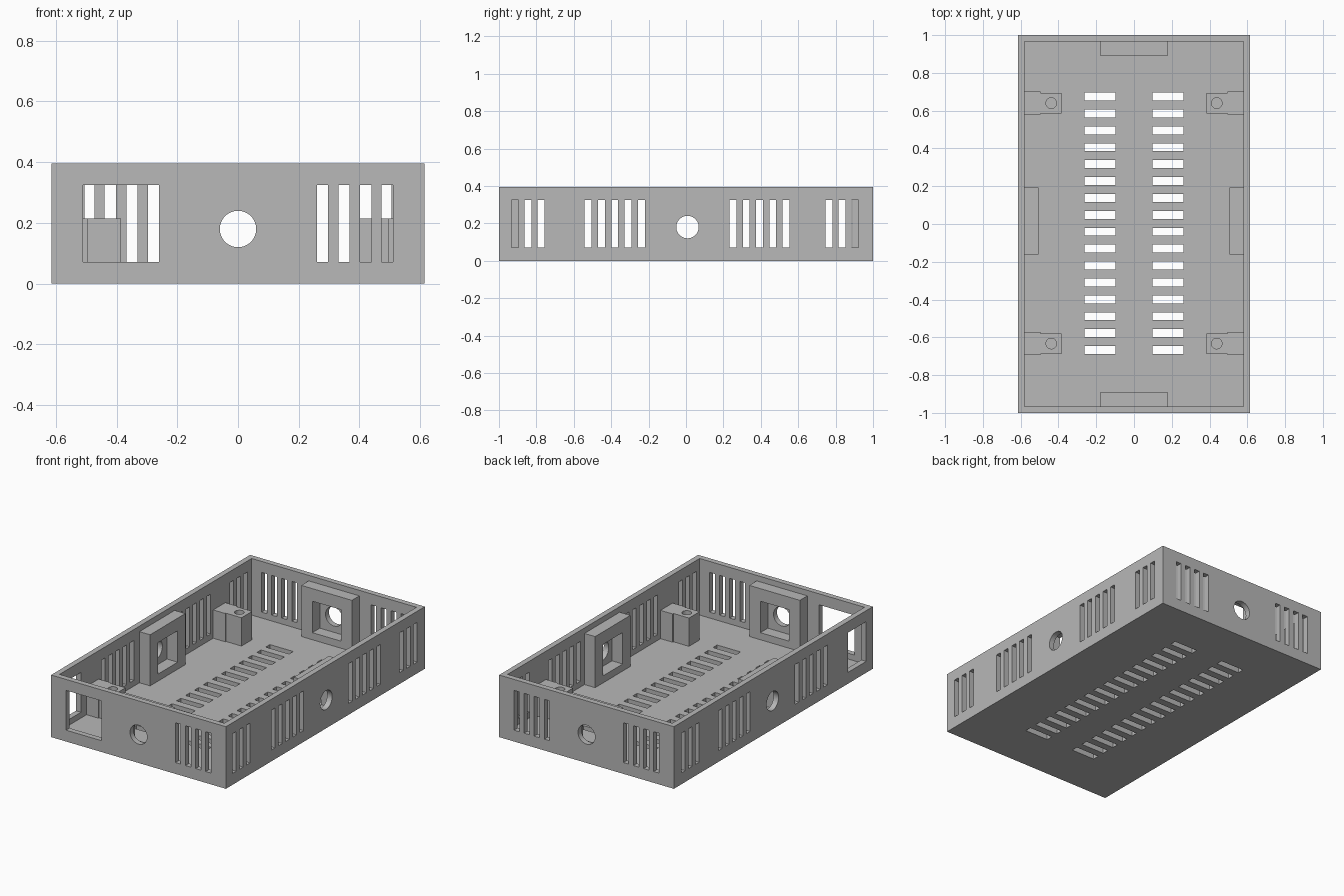
import bpy
import bmesh
from math import pi
from mathutils import Matrix

if "Cube" in bpy.data.objects:
    bpy.data.objects.remove(bpy.data.objects["Cube"], do_unlink=True)

# Main dimensions
HX, HY, HEIGHT = 0.615, 1.0, 0.395
WALL = 0.035
IX, IY = HX - WALL, HY - WALL
SLOT_Z = (0.072, 0.325)
HOLE_Z, HOLE_R = 0.18, 0.06
SIDE_Y = 0.008

grey = bpy.data.materials.new("matte grey")
grey.use_nodes = True
grey.diffuse_color = (0.48, 0.48, 0.48, 1)
grey.node_tree.nodes["Principled BSDF"].inputs["Base Color"].default_value = grey.diffuse_color


def add_box(bm, x, y, z):
    """Box given by its (low, high) range on each axis."""
    size = [max(r) - min(r) for r in (x, y, z)]
    mid = [sum(r) / 2 for r in (x, y, z)]
    bmesh.ops.create_cube(bm, size=1, matrix=Matrix.Translation(mid) @ Matrix.Diagonal((*size, 1)))


def add_cylinder(bm, centre, radius, depth, axis):
    turn = {"X": Matrix.Rotation(pi / 2, 4, "Y"), "Y": Matrix.Rotation(pi / 2, 4, "X"),
            "Z": Matrix.Identity(4)}[axis]
    bmesh.ops.create_cone(bm, cap_ends=True, segments=48, radius1=radius, radius2=radius,
                          depth=depth, matrix=Matrix.Translation(centre) @ turn)


def to_object(bm, name):
    mesh = bpy.data.meshes.new(name)
    bm.to_mesh(mesh)
    bm.free()
    mesh.materials.append(grey)
    obj = bpy.data.objects.new(name, mesh)
    bpy.context.collection.objects.link(obj)
    return obj


def boolean(obj, tool, operation="DIFFERENCE"):
    """Combine the tool with the object, bake the result and drop the tool."""
    mod = obj.modifiers.new("boolean", "BOOLEAN")
    mod.object, mod.operation, mod.solver = tool, operation, "EXACT"
    bpy.context.view_layer.update()
    graph = bpy.context.evaluated_depsgraph_get()
    mesh = bpy.data.meshes.new_from_object(obj.evaluated_get(graph))
    obj.modifiers.clear()
    obj.data = mesh
    bpy.data.objects.remove(tool, do_unlink=True)


def box_object(name, *ranges):
    bm = bmesh.new()
    add_box(bm, *ranges)
    return to_object(bm, name)


# Open tray with a floor and four walls
tray = box_object("tray", (-HX, HX), (-HY, HY), (0, HEIGHT))
boolean(tray, box_object("cavity", (-IX, IX), (-IY, IY), (WALL, HEIGHT + 0.1)))

cuts = bmesh.new()
across_x = {s: (s * (IX - 0.02), s * (HX + 0.02)) for s in (-1, 1)}
across_y = {s: (s * (IY - 0.02), s * (HY + 0.02)) for s in (-1, 1)}

# Side wall vents: groups of (first slot start, count, pitch)
side_groups = [(-0.933, 3, 0.07), (-0.543, 5, 0.0718), (0.233, 5, 0.0708), (0.746, 3, 0.07)]
for side in (-1, 1):
    for index, (start, count, pitch) in enumerate(side_groups):
        if side < 0 and index == 0:
            # Open window in place of the front group on one side
            add_box(cuts, across_x[side], (-0.933, -0.75), SLOT_Z)
            continue
        for i in range(count):
            y = start + i * pitch
            add_box(cuts, across_x[side], (y, y + 0.037), SLOT_Z)

# End wall vents, with an open window at one front corner
for end in (-1, 1):
    for side in (-1, 1):
        if end < 0 and side < 0:
            add_box(cuts, (-0.51, -0.26), across_y[end], SLOT_Z)
            continue
        for i in range(4):
            x = 0.26 + i * 0.071
            add_box(cuts, (side * x, side * (x + 0.037)), across_y[end], SLOT_Z)

# Round hole in the middle of every wall
for s in (-1, 1):
    add_cylinder(cuts, (s * (HX - WALL / 2), SIDE_Y, HOLE_Z), HOLE_R, WALL + 0.04, "X")
    add_cylinder(cuts, (0, s * (HY - WALL / 2), HOLE_Z), HOLE_R, WALL + 0.04, "Y")

# Two columns of floor vents
for side in (-1, 1):
    for i in range(16):
        y = 0.675 - i * 0.0895
        add_box(cuts, (side * 0.098, side * 0.263), (y - 0.021, y + 0.021), (-0.02, WALL + 0.02))

boolean(tray, to_object(cuts, "vent_cutter"))

# Square retainers with a pocket behind each round hole
LOW, TOP = WALL - 0.005, 0.36
POCKET = (HOLE_Z - 0.1, HOLE_Z + 0.1)
for s, end, side in ((-1, "front", "right"), (1, "back", "left")):
    block = box_object(end + "_retainer", (-0.178, 0.178), (s * 0.89, s * (IY + 0.005)), (LOW, TOP))
    boolean(block, box_object("pocket", (-0.1, 0.1), (s * 0.85, s * (HY + 0.1)), POCKET))
    block = box_object(side + "_retainer", (s * 0.505, s * (IX + 0.005)), (-0.162, 0.192), (LOW, TOP))
    boolean(block, box_object("pocket", (s * 0.45, s * (HX + 0.1)),
                              (SIDE_Y - 0.093, SIDE_Y + 0.107), POCKET))

# Screw posts in the corners: wide root at the wall, narrower bored head
POST_TOP = 0.215
for end, y in (("front", -0.633), ("back", 0.64)):
    for side, s in (("right", -1), ("left", 1)):
        post = box_object(f"{end}_{side}_post", (s * 0.495, s * (IX + 0.005)),
                          (y - 0.061, y + 0.061), (LOW, POST_TOP))
        head = box_object("head", (s * 0.385, s * 0.5), (y - 0.055, y + 0.053), (LOW, POST_TOP))
        boolean(post, head, "UNION")
        bore = bmesh.new()
        add_cylinder(bore, (s * 0.438, y, 0.18), 0.028, 0.24, "Z")
        boolean(post, to_object(bore, "bore"))
